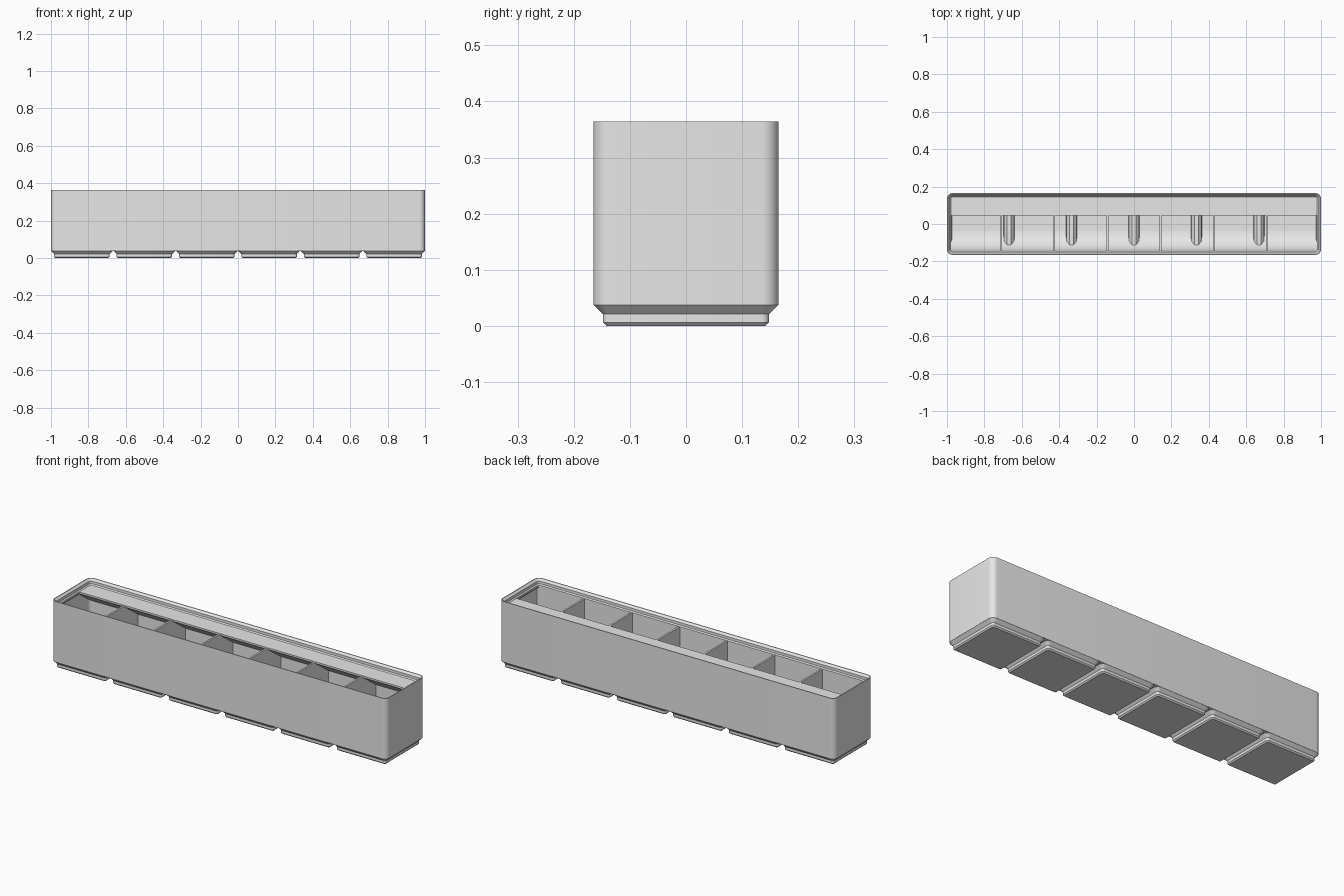
import bpy, bmesh, math

old = bpy.data.objects.get("Cube")
if old:
    bpy.data.objects.remove(old, do_unlink=True)

# All part sizes are in millimetres; S converts to scene units
S = 2 / 251.5
CELLS, PITCH = 6, 42
HALF_X, HALF_Y, RADIUS = 125.75, 20.75, 3.75
FLOOR, WEB, RIM = 1.2, 6.0, 42.0

grey = bpy.data.materials.new("light grey plastic")
grey.use_nodes = True
grey.diffuse_color = (0.8, 0.8, 0.8, 1)
grey.node_tree.nodes["Principled BSDF"].inputs["Base Color"].default_value = (0.8, 0.8, 0.8, 1)


def make_object(name, bm):
    bmesh.ops.scale(bm, vec=(S, S, S), verts=bm.verts)
    bmesh.ops.recalc_face_normals(bm, faces=bm.faces)
    mesh = bpy.data.meshes.new(name)
    bm.to_mesh(mesh)
    bm.free()
    mesh.materials.append(grey)
    ob = bpy.data.objects.new(name, mesh)
    bpy.context.collection.objects.link(ob)
    return ob


def rounded_ring(bm, cx, hx, hy, inset, z, steps=8):
    """Ring of vertices round a rounded rectangle, inset from its full size."""
    r = max(RADIUS - inset, 0.3)
    ax, ay = hx - inset - r, hy - inset - r
    ring = []
    for q, (sx, sy) in enumerate(((1, 1), (-1, 1), (-1, -1), (1, -1))):
        for i in range(steps + 1):
            a = math.pi / 2 * (q + i / steps)
            ring.append(bm.verts.new((cx + sx * ax + r * math.cos(a),
                                      sy * ay + r * math.sin(a), z)))
    return ring


def loft(name, hx, profile, centres=(0,)):
    """Closed loft through (inset, height) pairs, repeated at each centre."""
    bm = bmesh.new()
    for cx in centres:
        rings = [rounded_ring(bm, cx, hx, HALF_Y, i, z) for i, z in profile]
        for a, b in zip(rings, rings[1:]):
            for k in range(len(a)):
                n = (k + 1) % len(a)
                bm.faces.new((a[k], a[n], b[n], b[k]))
        bm.faces.new(rings[0])
        bm.faces.new(rings[-1])
    return make_object(name, bm)


def prism(name, outline, x0, x1):
    """Extrude a (y, z) outline along x."""
    bm = bmesh.new()
    face = bm.faces.new([bm.verts.new((x0, y, z)) for y, z in outline])
    out = bmesh.ops.extrude_face_region(bm, geom=[face])
    moved = [v for v in out["geom"] if isinstance(v, bmesh.types.BMVert)]
    bmesh.ops.translate(bm, verts=moved, vec=(x1 - x0, 0, 0))
    return make_object(name, bm)


def cut(ob, cutter):
    mod = ob.modifiers.new("cut", 'BOOLEAN')
    mod.operation, mod.solver, mod.object = 'DIFFERENCE', 'EXACT', cutter
    bpy.context.view_layer.objects.active = ob
    bpy.ops.object.modifier_apply(modifier=mod.name)


def scoop_outline(z_min, radius=15, steps=18):
    """Curved ramp from the floor up to the front wall."""
    cy, cz = -HALF_Y + 2.6 + radius, FLOOR + radius
    start = math.acos(min(1, (cz - z_min) / radius))
    pts = [(-19.5, RIM - 0.3), (-19.5, z_min)]
    for i in range(steps + 1):
        a = start + (math.pi / 2 - start) * i / steps
        pts.append((cy - radius * math.sin(a), cz - radius * math.cos(a)))
    return pts + [(cy - radius, RIM - 0.3)]


# Box walls with stacking lip and a thin web at the bottom
body = loft("body_shell", HALF_X, [
    (0, 4.75), (0, 45.8), (0.6, 45.8), (1.9, 44.5), (1.9, 42.7), (2.6, RIM),
    (2.6, 40.8), (0.95, 39.15), (0.95, WEB)])

# Stepped feet, one per cell
centres = [(i - (CELLS - 1) / 2) * PITCH for i in range(CELLS)]
feet = loft("feet", HALF_Y, [
    (2.95, 0), (2.15, 0.8), (2.15, 2.6), (0.05, 4.7), (0.05, 5.2)], centres)

# Hollow the feet from inside, leaving the foot of the ramp solid
hollow = loft("hollow_cutter", HALF_Y, [
    (3.4, FLOOR), (3.2, 3.6), (1.0, 5.8), (1.0, WEB + 0.6)], centres)
ramp_cutter = prism("ramp_cutter", scoop_outline(FLOOR - 0.01), -130, 130)
cut(hollow, ramp_cutter)
for part in (body, feet):
    cut(part, hollow)
for helper in (hollow, ramp_cutter):
    bpy.data.objects.remove(helper, do_unlink=True)

# Finger ramp along the front
END = 124.5
scoop = prism("front_scoop", scoop_outline(WEB - 0.5), -END, END)

# Label shelf along the back with sloped underside
shelf = prism("label_shelf", [
    (5.7, RIM), (19.5, RIM), (19.5, 30.8), (5.7, 40.8)], -END, END)

# Six dividers making seven compartments
side = [(17, 1), (17, 3), (19.5, WEB), (19.5, RIM - 0.1)]
outline = side + [(-y, z) for y, z in reversed(side)]
dividers = []
for i in range(6):
    x = (i - 2.5) * 35.7
    dividers.append(prism(f"divider_{i + 1}", outline, x - 0.6, x + 0.6))

# Smooth the rounded corners and the ramp, keep edges crisp
bpy.ops.object.select_all(action='DESELECT')
for ob in [body, feet, scoop, shelf] + dividers:
    ob.select_set(True)
bpy.context.view_layer.objects.active = body
bpy.ops.object.shade_smooth_by_angle(angle=math.radians(30))
